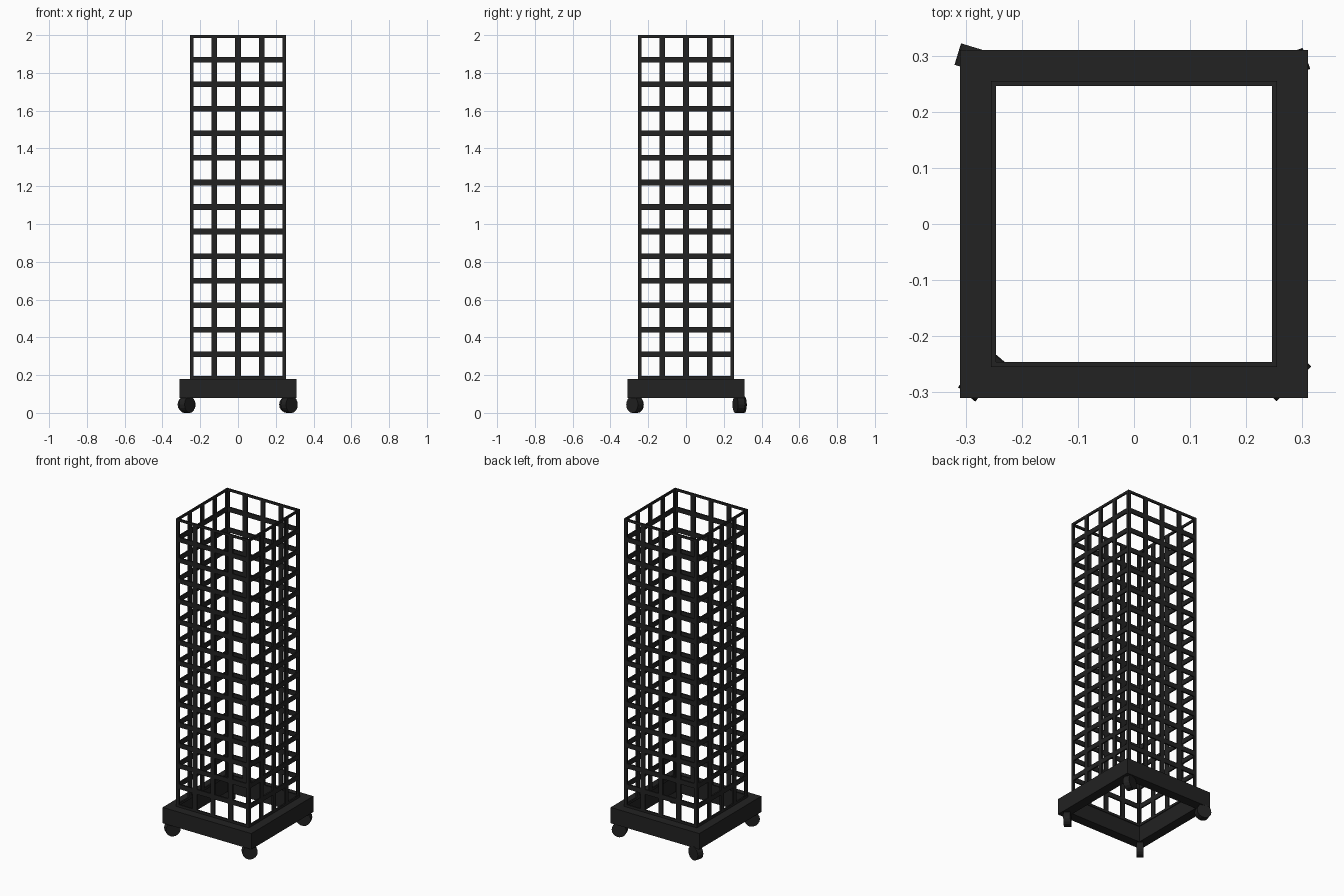
import bpy, bmesh, math
from mathutils import Matrix

if "Cube" in bpy.data.objects:
    bpy.data.objects.remove(bpy.data.objects["Cube"])

black = bpy.data.materials.new("matte_black")
black.diffuse_color = (0.016, 0.016, 0.016, 1)
black.use_nodes = True
black.node_tree.nodes["Principled BSDF"].inputs["Base Color"].default_value = black.diffuse_color


def make_object(name, bm):
    bmesh.ops.recalc_face_normals(bm, faces=bm.faces)
    mesh = bpy.data.meshes.new(name)
    bm.to_mesh(mesh)
    bm.free()
    mesh.materials.append(black)
    obj = bpy.data.objects.new(name, mesh)
    bpy.context.collection.objects.link(obj)
    return obj


def square(bm, half, z):
    corners = [(-1, -1), (1, -1), (1, 1), (-1, 1)]
    return [bm.verts.new((x * half, y * half, z)) for x, y in corners]


# Base: hollow square frame, lofted through four square loops
bm = bmesh.new()
loops = [square(bm, h, z) for h, z in
         ((0.31, 0.08), (0.31, 0.18), (0.25, 0.18), (0.25, 0.08))]
for i in range(4):
    a, b = loops[i], loops[(i + 1) % 4]
    for j in range(4):
        k = (j + 1) % 4
        bm.faces.new((a[j], a[k], b[k], b[j]))
make_object("base_frame", bm)

# Lattice: square tube of 4 x 14 cells per side, each inset and opened
COLS, ROWS, HALF, Z0, CELL_H = 4, 14, 0.25, 0.18, 0.13
bm = bmesh.new()
rings = []
for r in range(ROWS + 1):
    ring = []
    for side in range(4):
        turn = Matrix.Rotation(side * math.pi / 2, 3, 'Z')
        for c in range(COLS):
            v = bm.verts.new((-HALF + c * 2 * HALF / COLS, -HALF, Z0 + r * CELL_H))
            v.co = turn @ v.co
            ring.append(v)
    rings.append(ring)
n = COLS * 4
cells = [bm.faces.new((lo[i], lo[(i + 1) % n], hi[(i + 1) % n], hi[i]))
         for lo, hi in zip(rings, rings[1:]) for i in range(n)]
bm.normal_update()
bmesh.ops.inset_individual(bm, faces=cells, thickness=0.015, use_even_offset=True)
bmesh.ops.delete(bm, geom=cells, context='FACES')
lattice = make_object("lattice_tower", bm)
solid = lattice.modifiers.new("bar_thickness", 'SOLIDIFY')
solid.thickness = 0.009
solid.offset = 0
solid.use_even_offset = True

# Casters: wheels swivelled at different angles (x, y, rolling angle)
for name, x, y, angle in (("front_left_wheel", -0.27, -0.27, 50),
                          ("front_right_wheel", 0.271, -0.271, 45),
                          ("back_right_wheel", 0.266, 0.28, 20),
                          ("back_left_wheel", -0.272, 0.29, -17)):
    bm = bmesh.new()
    place = (Matrix.Translation((x, y, 0.044))
             @ Matrix.Rotation(math.radians(angle), 4, 'Z')
             @ Matrix.Rotation(math.pi / 2, 4, 'X'))
    bmesh.ops.create_cone(bm, cap_ends=True, segments=16, radius1=0.044,
                          radius2=0.044, depth=0.04, matrix=place)
    make_object(name, bm)
